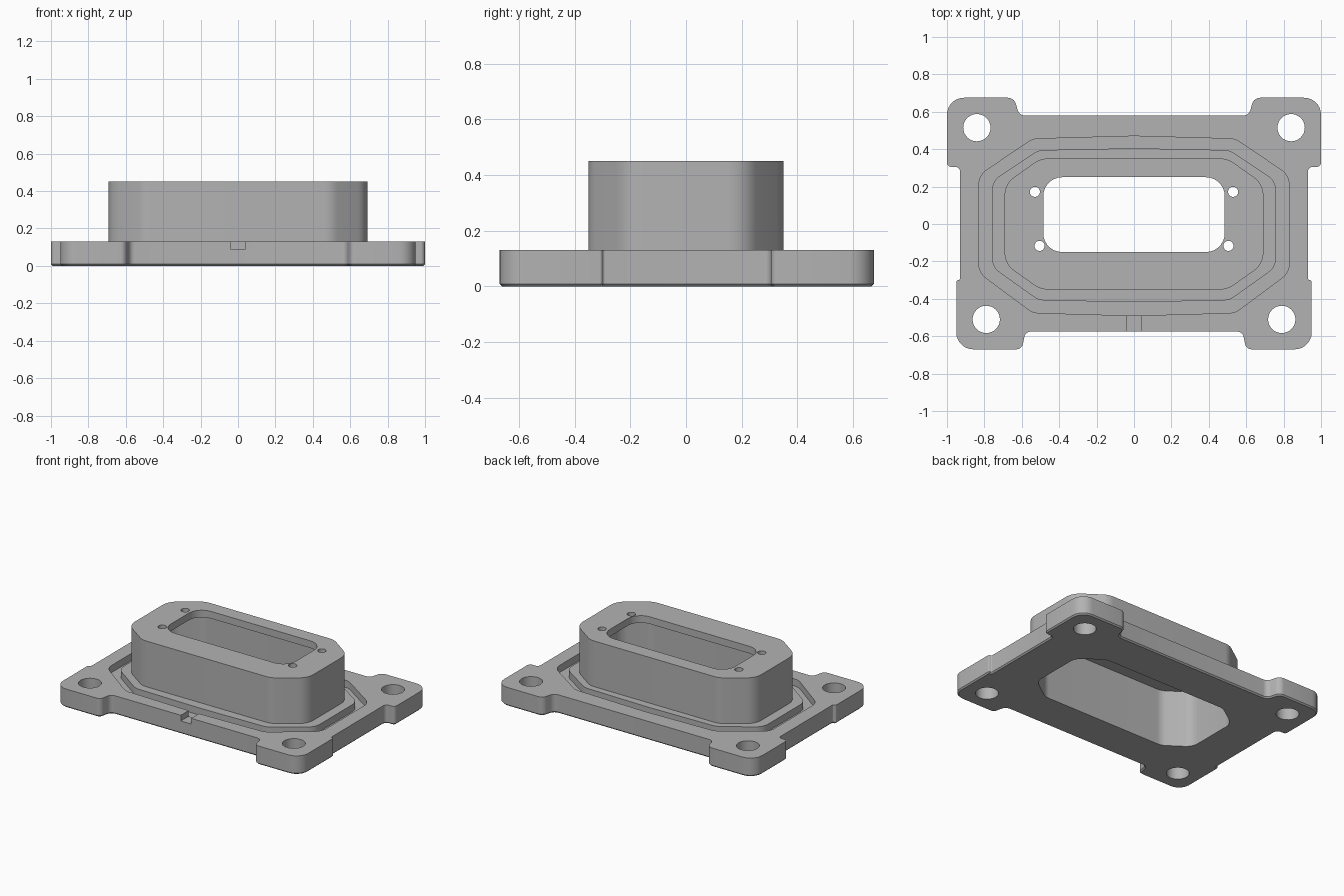
import bpy, bmesh, math
from mathutils import Vector

cube = bpy.data.objects.get("Cube")
if cube:
    bpy.data.objects.remove(cube)

metal = bpy.data.materials.new("cast_grey")
metal.use_nodes = True
grey = (0.45, 0.45, 0.45, 1)
metal.diffuse_color = grey
metal.node_tree.nodes["Principled BSDF"].inputs["Base Color"].default_value = grey


def rounded(points, steps=7):
    """Outline with each (x, y, radius) corner replaced by an arc."""
    out = []
    n = len(points)
    for i, (x, y, r) in enumerate(points):
        p = Vector((x, y))
        a = (Vector(points[i - 1][:2]) - p).normalized()
        b = (Vector(points[(i + 1) % n][:2]) - p).normalized()
        half = a.angle(b) / 2
        if r == 0 or half > 1.56:
            out.append(p)
            continue
        centre = p + (a + b).normalized() * (r / math.sin(half))
        start = p + a * (r / math.tan(half)) - centre
        end = p + b * (r / math.tan(half)) - centre
        sweep = start.angle_signed(end)
        for k in range(steps + 1):
            t = -sweep * k / steps
            out.append(centre + Vector((start.x * math.cos(t) - start.y * math.sin(t),
                                        start.x * math.sin(t) + start.y * math.cos(t))))
    return out


def mirrored(right_half):
    """Close an outline listed from bottom to top on +x."""
    return right_half + [(-x, y, r) for x, y, r in reversed(right_half)]


def octagon(hx, side, flat, top, bottom, bow, r):
    """Long octagon whose two long sides bulge by bow at the middle."""
    half = [(flat, -bottom, r), (hx, -side, r), (hx, side, r), (flat, top, r)]
    return rounded([(0, -bottom - bow, 0)] + half + [(0, top + bow, 0)]
                   + [(-x, y, q) for x, y, q in reversed(half)])


def circle(x, y, r, n=32):
    return [Vector((x + r * math.cos(math.tau * i / n), y + r * math.sin(math.tau * i / n)))
            for i in range(n)]


def prism(name, outline, z0, z1, chamfer=0):
    bm = bmesh.new()
    low = bm.faces.new([bm.verts.new((p.x, p.y, z0)) for p in outline])
    top = bmesh.ops.extrude_face_region(bm, geom=[low])["geom"]
    bmesh.ops.translate(bm, vec=(0, 0, z1 - z0),
                        verts=[g for g in top if isinstance(g, bmesh.types.BMVert)])
    if chamfer:
        rim = [e for e in bm.edges if all(v.co.z < z0 + 1e-4 for v in e.verts)]
        bmesh.ops.bevel(bm, geom=rim, offset=chamfer, segments=1, affect='EDGES')
    bmesh.ops.recalc_face_normals(bm, faces=bm.faces)
    mesh = bpy.data.meshes.new(name)
    bm.to_mesh(mesh)
    bm.free()
    mesh.materials.append(metal)
    ob = bpy.data.objects.new(name, mesh)
    bpy.context.collection.objects.link(ob)
    return ob


def combine(target, tool, operation):
    """Apply a boolean and discard the tool."""
    mod = target.modifiers.new("bool", 'BOOLEAN')
    mod.operation, mod.object, mod.solver = operation, tool, 'EXACT'
    bpy.ops.object.select_all(action='DESELECT')
    bpy.context.view_layer.objects.active = target
    target.select_set(True)
    bpy.ops.object.modifier_apply(modifier=mod.name)
    bpy.data.objects.remove(tool)


# Flange with four corner lugs
plate_outline = rounded(mirrored([
    (0.58, -0.575, 0.035), (0.60, -0.67, 0.035), (0.95, -0.67, 0.09),
    (0.95, -0.30, 0.01), (0.93, -0.30, 0.01), (0.93, 0.305, 0.025),
    (1.0, 0.305, 0.025), (1.0, 0.675, 0.09), (0.64, 0.675, 0.045), (0.615, 0.58, 0.04)]))
body = prism("flanged_housing", plate_outline, 0, 0.13, chamfer=0.009)

# Seal groove, inner ring and tower
combine(body, prism("groove_cutter", octagon(0.83, 0.26, 0.54, 0.455, 0.475, 0.015, 0.1),
                    0.08, 0.3), 'DIFFERENCE')
combine(body, prism("inner_ring", octagon(0.76, 0.23, 0.51, 0.395, 0.408, 0.01, 0.1),
                    0.05, 0.13), 'UNION')
combine(body, prism("tower", octagon(0.692, 0.215, 0.50, 0.35, 0.35, 0, 0.12),
                    0.06, 0.45), 'UNION')

# Hollow underside and the window through the tower lid
combine(body, prism("cavity_cutter", octagon(0.645, 0.19, 0.48, 0.305, 0.305, 0, 0.1),
                    -0.1, 0.4), 'DIFFERENCE')
combine(body, prism("window_cutter", rounded(mirrored([
    (0.485, -0.15, 0.1), (0.485, 0.25, 0.1)])), 0.3, 0.6), 'DIFFERENCE')

# Bolt holes, screw holes and drain notch
for s in (-1, 1):
    for x, y, r, z in ((0.84, 0.515, 0.073, -0.1), (0.79, -0.51, 0.073, -0.1),
                       (0.53, 0.172, 0.027, 0.3), (0.505, -0.117, 0.027, 0.3)):
        combine(body, prism("hole_cutter", circle(s * x, y, r), z, 0.6), 'DIFFERENCE')
combine(body, prism("notch_cutter", rounded(mirrored([(0.04, -0.7, 0), (0.04, -0.47, 0)])),
                    0.09, 0.3), 'DIFFERENCE')

bpy.ops.object.shade_smooth_by_angle(angle=math.radians(25))
